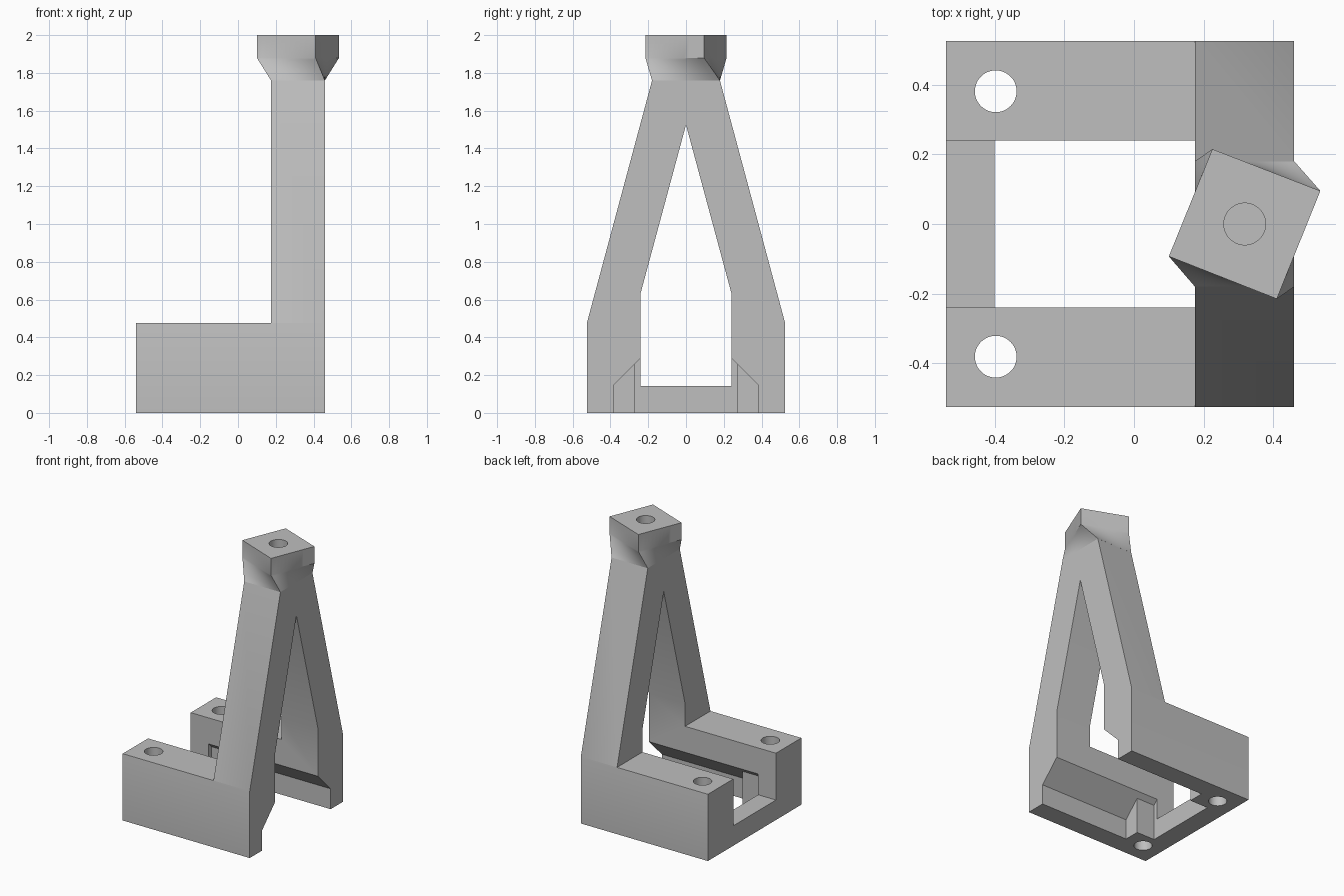
import bpy
import bmesh
import math
from mathutils import Matrix, Vector

default = bpy.data.objects.get("Cube")
if default:
    bpy.data.objects.remove(default, do_unlink=True)

grey = bpy.data.materials.new("plain grey")
grey.use_nodes = True
grey.diffuse_color = (0.52, 0.52, 0.52, 1)
grey.node_tree.nodes["Principled BSDF"].inputs["Base Color"].default_value = (0.52, 0.52, 0.52, 1)


def make_object(name, bm):
    bmesh.ops.recalc_face_normals(bm, faces=bm.faces[:])
    mesh = bpy.data.meshes.new(name)
    bm.to_mesh(mesh)
    bm.free()
    mesh.materials.append(grey)
    obj = bpy.data.objects.new(name, mesh)
    bpy.context.collection.objects.link(obj)
    return obj


def prism(name, points, axis, start, end):
    """Extrude a profile along x (points are y, z) or along y (points are x, z)."""
    bm = bmesh.new()
    place = (lambda p: (start, p[0], p[1])) if axis == "x" else (lambda p: (p[0], start, p[1]))
    face = bm.faces.new([bm.verts.new(place(p)) for p in points])
    grown = bmesh.ops.extrude_face_region(bm, geom=[face])["geom"]
    shift = Vector((end - start, 0, 0)) if axis == "x" else Vector((0, end - start, 0))
    bmesh.ops.translate(bm, vec=shift, verts=[v for v in grown if isinstance(v, bmesh.types.BMVert)])
    return make_object(name, bm)


def mirrored(half):
    """Complete a half profile across y = 0."""
    return half + [(-y, z) for y, z in reversed(half) if y > 0]


def cylinder(name, x, y, low, high):
    bm = bmesh.new()
    bmesh.ops.create_cone(bm, cap_ends=True, segments=48, radius1=0.06, radius2=0.06,
                          depth=high - low, matrix=Matrix.Translation((x, y, (low + high) / 2)))
    return make_object(name, bm)


def cut(obj, cutters):
    bpy.context.view_layer.objects.active = obj
    for cutter in cutters:
        cutter.hide_render = True
        mod = obj.modifiers.new("cut", "BOOLEAN")
        mod.operation = "DIFFERENCE"
        mod.solver = "EXACT"
        mod.object = cutter
        bpy.ops.object.modifier_apply(modifier=mod.name)
        bpy.data.objects.remove(cutter, do_unlink=True)


# L-shaped bracket body: low foot and tall tower
body = prism("bracket_body", [(-0.54, 0), (0.46, 0), (0.46, 1.76), (0.175, 1.76),
                              (0.175, 0.475), (-0.54, 0.475)], "y", -0.525, 0.525)
cutters = []
for side in (-1, 1):
    # sloping outer sides and screw holes
    cutters.append(prism("slope_cutter", [(side * 0.572, 0.3), (side * 0.142, 1.9), (side * 0.9, 1.9)],
                         "x", -0.8, 0.8))
    cutters.append(cylinder("screw_hole_cutter", -0.397, side * 0.381, -0.2, 0.7))
# pointed opening, gap above the crossbar, and the stepped pockets under it
cutters += [
    prism("opening_cutter", mirrored([(0.24, -0.2), (0.24, 0.635), (0, 1.525)]), "x", -0.4, 0.8),
    prism("crossbar_gap_cutter", mirrored([(0.24, 0.142), (0.24, 0.6)]), "x", -0.8, -0.3),
    prism("pocket_cutter", mirrored([(0.385, -0.2), (0.385, 0.145), (0, 0.53)]), "x", -0.255, 0.8),
    prism("slot_cutter", mirrored([(0.272, -0.2), (0.272, 0.258), (0, 0.53)]), "x", -0.4, 0),
]
cut(body, cutters)

# Twisted mounting head: tower top blends into a turned square block
steps = 12
tower_top = [Vector(p) for p in ((0.46, 0.18), (0.175, 0.18), (0.175, -0.18), (0.46, -0.18))]
turned = [Vector(p) for p in ((0.535, 0.095), (0.225, 0.215), (0.1, -0.093), (0.41, -0.215))]
bm = bmesh.new()


def ring(corners, z):
    return [bm.verts.new((*corners[i].lerp(corners[(i + 1) % 4], k / steps), z))
            for i in range(4) for k in range(steps)]


rings = [ring([a.lerp(b, t / steps) for a, b in zip(tower_top, turned)], 1.76 + 0.12 * t / steps)
         for t in range(steps + 1)]
rings.append(ring(turned, 2.0))
for low, high in zip(rings, rings[1:]):
    for i in range(len(low)):
        j = (i + 1) % len(low)
        bm.faces.new((low[i], low[j], high[j], high[i]))
bm.faces.new(rings[0])
bm.faces.new(rings[-1])
head = make_object("mounting_head", bm)
cut(head, [cylinder("head_hole_cutter", 0.318, 0, 1.78, 2.2)])

# Smooth the twist and holes, keep edges sharp
for obj in (body, head):
    bpy.ops.object.select_all(action="DESELECT")
    obj.select_set(True)
    bpy.context.view_layer.objects.active = obj
    bpy.ops.object.shade_smooth_by_angle(angle=math.radians(25))
